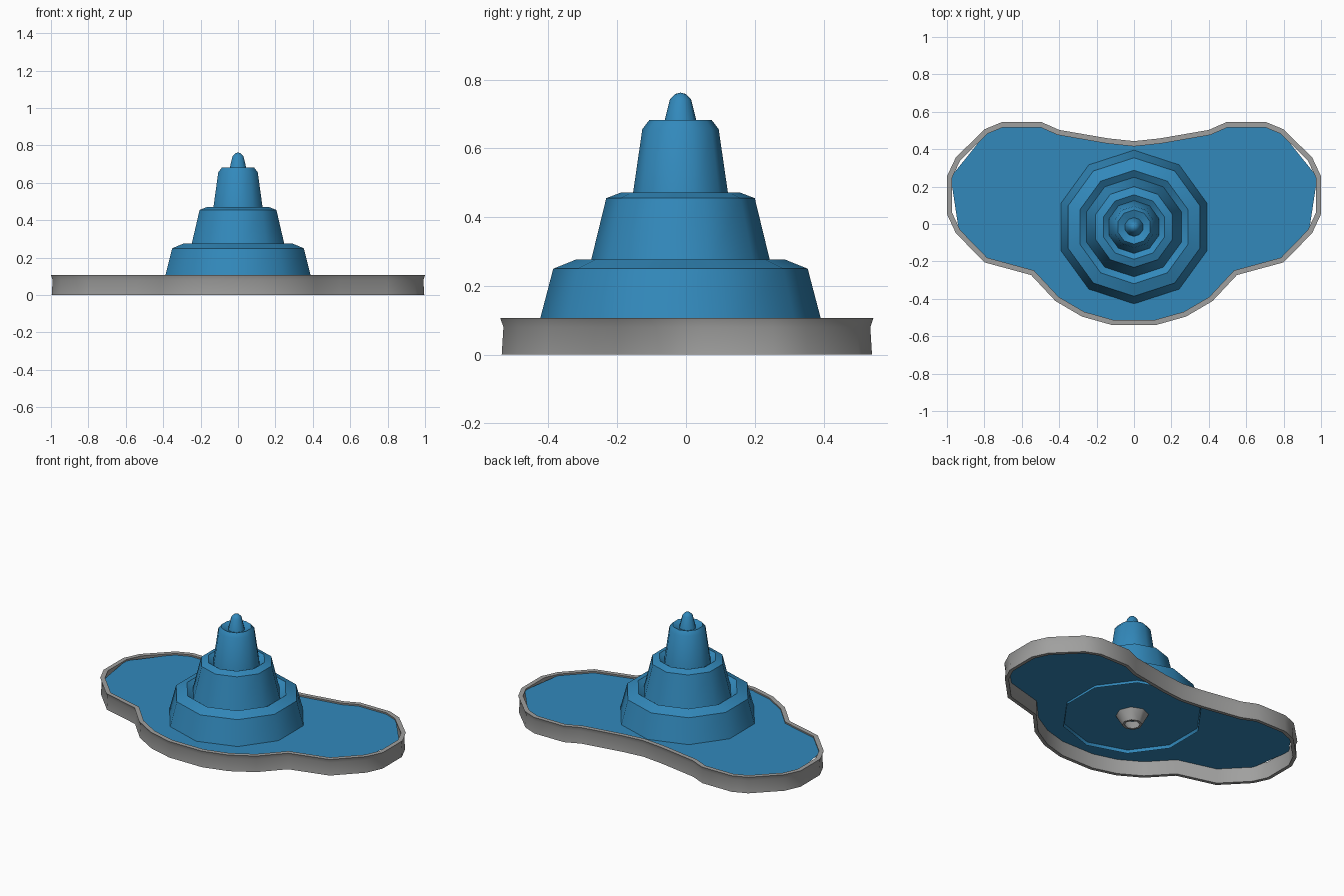
import bpy, bmesh, math
from mathutils import Vector

if "Cube" in bpy.data.objects:
    bpy.data.objects.remove(bpy.data.objects["Cube"])


def material(name, rgb):
    m = bpy.data.materials.new(name)
    m.diffuse_color = (*rgb, 1)
    m.use_nodes = True
    m.node_tree.nodes["Principled BSDF"].inputs["Base Color"].default_value = m.diffuse_color
    return m


WATER = material("water blue", (0.032, 0.25, 0.50))
STONE = material("stone grey", (0.35, 0.35, 0.345))


def finish(name, bm, mat, angle=40):
    bmesh.ops.recalc_face_normals(bm, faces=bm.faces)
    me = bpy.data.meshes.new(name)
    bm.to_mesh(me)
    bm.free()
    me.materials.append(mat)
    ob = bpy.data.objects.new(name, me)
    bpy.context.collection.objects.link(ob)
    bpy.ops.object.select_all(action='DESELECT')
    ob.select_set(True)
    bpy.context.view_layer.objects.active = ob
    bpy.ops.object.shade_smooth_by_angle(angle=math.radians(angle))
    return ob


def bridge(bm, a, b):
    n = len(a)
    for i in range(n):
        j = (i + 1) % n
        bm.faces.new((a[i], a[j], b[j], b[i]))


def lathe(name, profile, sides, y, mat, closed=False, tip=None):
    """Spin (radius, z) points around a vertical axis."""
    bm = bmesh.new()
    rings = []
    for r, z in profile:
        ang = [math.pi / 2 + 2 * math.pi * i / sides for i in range(sides)]
        rings.append([bm.verts.new((r * math.cos(a), y + r * math.sin(a), z)) for a in ang])
    for a, b in zip(rings, rings[1:]):
        bridge(bm, a, b)
    if closed:
        bridge(bm, rings[-1], rings[0])
    if tip:
        top = bm.verts.new((0, y, tip))
        for i in range(sides):
            bm.faces.new((rings[-1][i], rings[-1][(i + 1) % sides], top))
    return finish(name, bm, mat, 50)


# Right half of the three-lobed pool outline, mirrored to the left
half = [(0.14, 0.458), (0.40, 0.503), (0.495, 0.545), (0.706, 0.545), (0.80, 0.506),
        (0.953, 0.355), (1.0, 0.255), (1.0, 0.053), (0.953, -0.048), (0.80, -0.205),
        (0.55, -0.273), (0.42, -0.412), (0.278, -0.495), (0.118, -0.54)]


def mirrored(pts):
    return [(0, 0.443)] + pts + [(-x, y) for x, y in reversed(pts)]


def inset(pts, d):
    """Move a clockwise outline inward by d."""
    out = []
    for i, p in enumerate(pts):
        p, a, b = Vector(p), Vector(pts[i - 1]), Vector(pts[(i + 1) % len(pts)])
        e1, e2 = (p - a).normalized(), (b - p).normalized()
        n1, n2 = Vector((e1.y, -e1.x)), Vector((e2.y, -e2.x))
        n = (n1 + n2).normalized()
        out.append(p + n * (d / n.dot(n1)))
    return out


outline = mirrored(half)

# Pool wall: slightly waisted section swept round the outline
bm = bmesh.new()
section = [(0.004, 0), (0.009, 0.08), (0, 0.106), (0.028, 0.106), (0.024, 0.08), (0.026, 0)]
rings = [[bm.verts.new((p.x, p.y, z)) for p in inset(outline, d)] for d, z in section]
for k in range(len(rings)):
    bridge(bm, rings[k], rings[(k + 1) % len(rings)])
finish("pool_wall", bm, STONE)

# Water sheet: same outline, cutting the outermost corners
bm = bmesh.new()
edge = inset(outline, 0.02)
n = len(edge)
skip = {6, 8, n - 6, n - 8}
loop = [bm.verts.new((p.x, p.y, 0.095)) for i, p in enumerate(edge) if i not in skip]
face = bm.faces.new(loop)
face.normal_update()
if face.normal.z < 0:
    face.normal_flip()
bmesh.ops.triangulate(bm, faces=[face])
finish("water_sheet", bm, WATER)

# Stepped column of falling water, ten-sided and open below
lathe("water_tiers",
      [(0.416, 0.075), (0.37, 0.25), (0.303, 0.277), (0.266, 0.25),
       (0.216, 0.455), (0.172, 0.472), (0.141, 0.45),
       (0.111, 0.656), (0.091, 0.682), (0.05, 0.665),
       (0.031, 0.742), (0.016, 0.758)],
      10, -0.016, WATER, tip=0.762)

# Nozzle cup hanging below the water sheet
lathe("nozzle", [(0.10, 0.10), (0.06, 0.03), (0.045, 0.03), (0.08, 0.10)],
      8, -0.016, STONE, closed=True)
